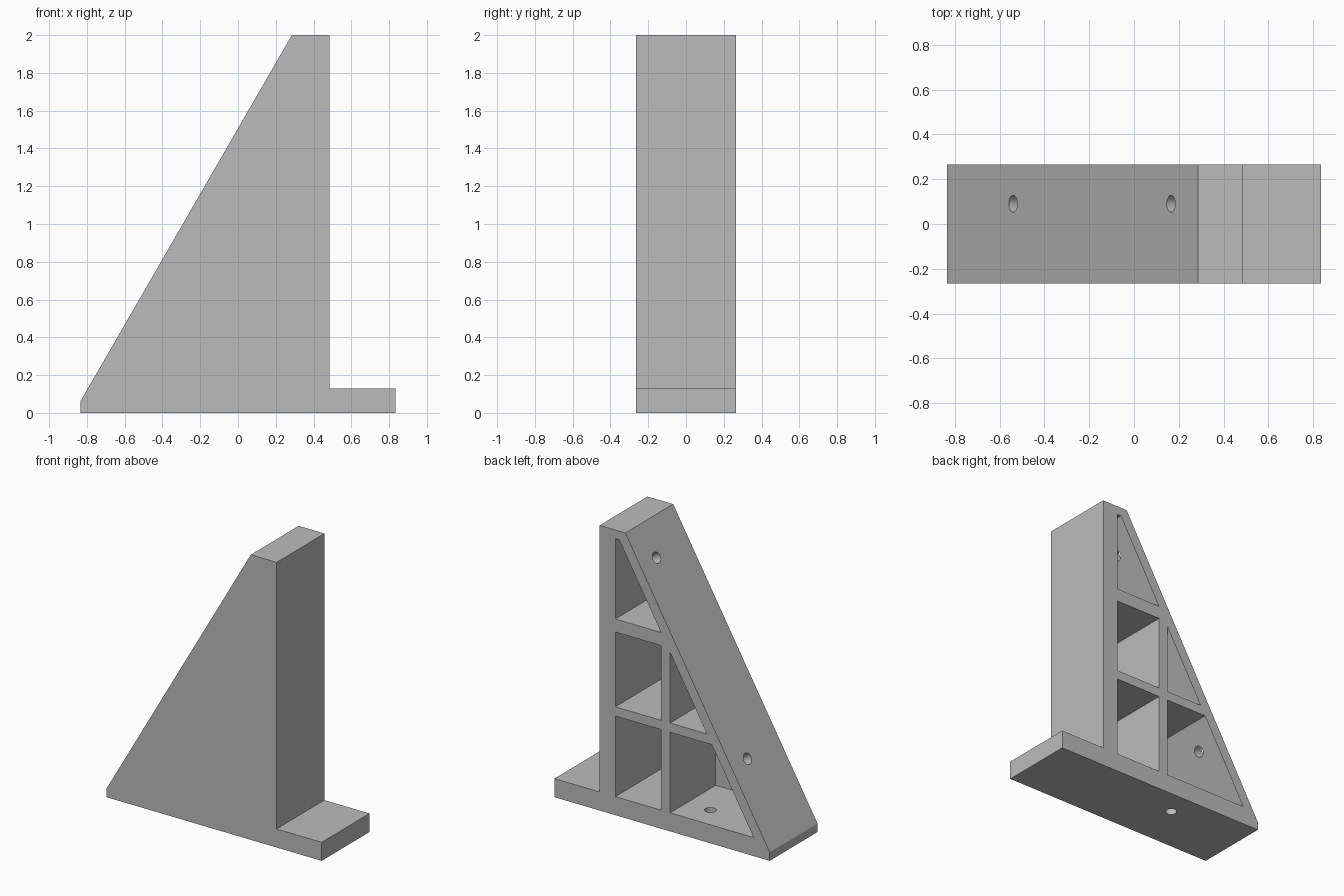
import bpy
import bmesh
from math import atan2, pi
from mathutils import Matrix, Vector

default = bpy.data.objects.get("Cube")
if default:
    bpy.data.objects.remove(default, do_unlink=True)

HALF = 0.265       # half the depth of the bracket
PANEL = 0.025      # closed front panel thickness
FOOT = 0.13        # base plate thickness
HEEL = Vector((-0.835, 0, 0.06))    # lower end of the sloped face
PEAK = Vector((0.285, 0, 2.0))      # upper end of the sloped face
SLOPE = (PEAK.z - HEEL.z) / (PEAK.x - HEEL.x)
WALL = 0.083       # sloped wall thickness, measured along x
HOLE_R, HOLE_Y = 0.038, 0.09

grey = bpy.data.materials.new("plain_grey")
grey.use_nodes = True
colour = (0.5, 0.5, 0.5, 1)
grey.diffuse_color = colour
grey.node_tree.nodes["Principled BSDF"].inputs["Base Color"].default_value = colour


def make_object(name, bm):
    bmesh.ops.recalc_face_normals(bm, faces=bm.faces)
    mesh = bpy.data.meshes.new(name)
    bm.to_mesh(mesh)
    bm.free()
    mesh.materials.append(grey)
    obj = bpy.data.objects.new(name, mesh)
    bpy.context.collection.objects.link(obj)
    return obj


def prism(name, outline, y0, y1):
    """Extrude an x-z outline from y0 to y1."""
    bm = bmesh.new()
    face = bm.faces.new([bm.verts.new((x, y0, z)) for x, z in outline])
    grown = bmesh.ops.extrude_face_region(bm, geom=[face])
    moved = [v for v in grown["geom"] if isinstance(v, bmesh.types.BMVert)]
    bmesh.ops.translate(bm, verts=moved, vec=(0, y1 - y0, 0))
    return make_object(name, bm)


def drill(name, centre, angle, length):
    """Round cutter, tilted about y."""
    bm = bmesh.new()
    place = Matrix.Translation(centre) @ Matrix.Rotation(angle, 4, "Y")
    bmesh.ops.create_cone(bm, cap_ends=True, segments=32, radius1=HOLE_R,
                          radius2=HOLE_R, depth=length, matrix=place)
    return make_object(name, bm)


def inner_x(z):
    return HEEL.x + (z - HEEL.z) / SLOPE + WALL


def inner_z(x):
    return HEEL.z + (x - HEEL.x - WALL) * SLOPE


def pocket(right, left, low, high):
    """Pocket outline: a rectangle trimmed by the inside of the sloped wall."""
    points = [(right, low), (right, high)]
    if inner_x(high) > left:
        points.append((inner_x(high), high))
        if inner_x(low) < left:
            points.append((left, inner_z(left)))
    else:
        points.append((left, high))
    points.append((max(left, inner_x(low)), low))
    return points


# Solid bracket silhouette
body = prism("bracket_body", [
    (-0.835, 0), (0.835, 0), (0.835, FOOT), (0.485, FOOT),
    (0.485, 2), (PEAK.x, PEAK.z), (HEEL.x, HEEL.z)], -HALF, HALF)

# Pockets open to the back, leaving ribs between them
cutters = []
rows = [(FOOT, 0.695), (0.76, 1.285), (1.376, 1.94)]
for low, high in rows:
    cutters.append(prism("upright_pocket", pocket(0.363, 0.0075, low, high),
                         PANEL - HALF, HALF + 0.1))
lower, middle = rows[:2]
cutters.append(prism("heel_pocket", pocket(-0.062, -2, *lower),
                     PANEL - HALF, HALF + 0.1))
z_tip = inner_z(-0.062)
cutters.append(prism("side_pocket",
                     [(-0.062, middle[0]), (-0.062, z_tip),
                      (inner_x(middle[0]), middle[0])],
                     PANEL - HALF, HALF + 0.1))

# Screw holes square to the sloped face, and one through the base
tilt = atan2(SLOPE, -1) - pi
for x in (-0.54, 0.165):
    z = HEEL.z + (x - HEEL.x) * SLOPE
    cutters.append(drill("slope_hole", (x, HOLE_Y, z), tilt, 0.22))
cutters.append(drill("base_hole", (-0.247, 0.082, FOOT / 2), 0, 0.3))

for cutter in cutters:
    cutter.hide_render = True
    cut = body.modifiers.new(cutter.name, "BOOLEAN")
    cut.operation = "DIFFERENCE"
    cut.solver = "EXACT"
    cut.object = cutter

# Bake the cuts and drop the cutters
bpy.context.view_layer.update()
graph = bpy.context.evaluated_depsgraph_get()
finished = bpy.data.meshes.new_from_object(body.evaluated_get(graph))
body.modifiers.clear()
body.data = finished
for cutter in cutters:
    bpy.data.objects.remove(cutter, do_unlink=True)

# Smooth the hole walls, keep all other edges crisp
bpy.ops.object.select_all(action="DESELECT")
body.select_set(True)
bpy.context.view_layer.objects.active = body
bpy.ops.object.shade_smooth_by_angle(angle=0.5)
